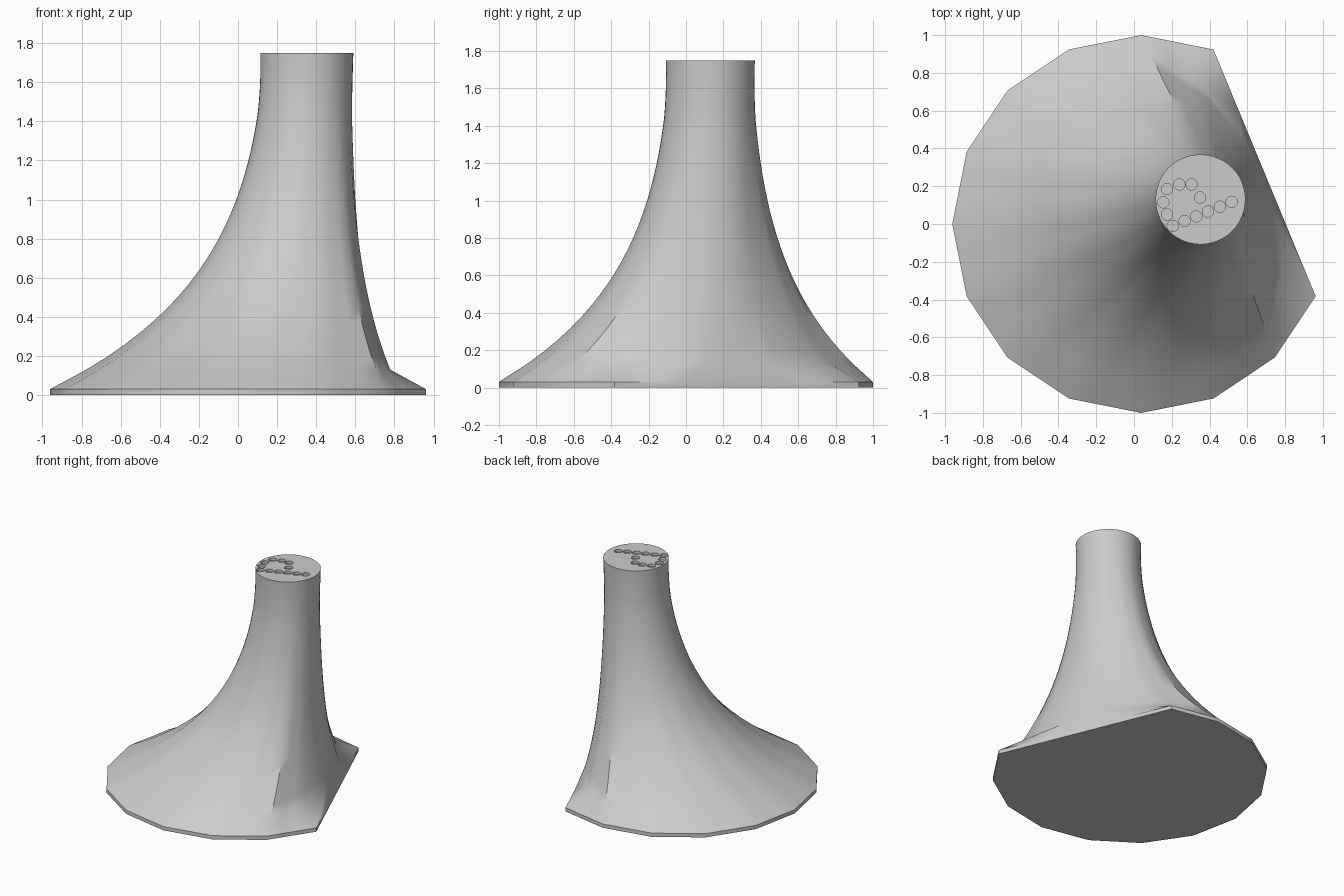
import bpy
import bmesh
from math import cos, sin, pi
from mathutils import Vector

cube = bpy.data.objects.get("Cube")
if cube:
    bpy.data.objects.remove(cube, do_unlink=True)

STEP = pi / 8                 # the base is a sixteen-sided disc with one side cut off
CENTRE = Vector((0.038, 0))
NECK = Vector((0.352, 0.13))
SLAB, HEIGHT = 0.03, 1.75
SUB = 3                       # columns per base side
COLUMNS = 16 * SUB

grey = bpy.data.materials.new("plain grey")
grey.use_nodes = True
colour = (0.6, 0.6, 0.6, 1)
grey.diffuse_color = colour
grey.node_tree.nodes["Principled BSDF"].inputs["Base Color"].default_value = colour


def polar(angle, radius):
    return Vector((cos(angle), sin(angle))) * radius


def foot(i, corner, inset):
    """Outline point of column i; the cut side runs from column 0 to 4 * SUB."""
    def vertex(k):
        return CENTRE + polar((k - 1) * STEP, corner if k in (0, 4) else 1)
    cut = 4 * SUB
    if 0 < i < cut:
        t = inset + (1 - 2 * inset) * i / cut
        a, b = CENTRE + polar(-STEP, 1), CENTRE + polar(3 * STEP, 1)
        return a.lerp(b, t)
    k, part = divmod(i, SUB)
    return vertex(k).lerp(vertex((k + 1) % 16), part / SUB)


def mesh_object(name, bm):
    bmesh.ops.recalc_face_normals(bm, faces=bm.faces)
    mesh = bpy.data.meshes.new(name)
    bm.to_mesh(mesh)
    bm.free()
    mesh.materials.append(grey)
    ob = bpy.data.objects.new(name, mesh)
    bpy.context.collection.objects.link(ob)
    return ob


# Flared body: slab rim, then rings that blend from the base outline to the round neck
bm = bmesh.new()
rings = []
for z in (0, SLAB):
    rings.append([bm.verts.new((*foot(i, 1, 0.17), z)) for i in range(COLUMNS)])
ROWS = 26
for row in range(ROWS + 1):
    z = 0.13 + (HEIGHT - 0.13) * row / ROWS
    s = (z - SLAB) / (HEIGHT - SLAB)
    flare = max(0, 1 - s) ** (3.2 - 1.2 * s)
    radius = 0.227 + 0.011 * max(0, (z - 1.45) / 0.3)
    ring = []
    for i in range(COLUMNS):
        top = NECK + polar(i * STEP / SUB - STEP, radius)
        ring.append(bm.verts.new((*top.lerp(foot(i, 0.85, 0.3), flare), z)))
    rings.append(ring)
for low, high in zip(rings, rings[1:]):
    for i in range(COLUMNS):
        j = (i + 1) % COLUMNS
        bm.faces.new((low[i], low[j], high[j], high[i]))
bm.faces.new(rings[0][::-1])
bm.faces.new(rings[-1])
body = mesh_object("flared_body", bm)

# Shallow round holes in the top: a hooked arc and a straight row
arc = [(0.35, 0.14), (0.305, 0.21), (0.24, 0.21), (0.175, 0.185), (0.155, 0.115), (0.175, 0.05)]
row_start, row_end = Vector((0.205, -0.01)), Vector((0.517, 0.117))
holes = [Vector(p) for p in arc] + [row_start.lerp(row_end, k / 5) for k in range(6)]
bm = bmesh.new()
for p in holes:
    made = bmesh.ops.create_cone(bm, cap_ends=True, segments=20, radius1=0.03, radius2=0.03, depth=0.04)
    bmesh.ops.translate(bm, verts=made["verts"], vec=(p.x, p.y, HEIGHT))
cutter = mesh_object("hole_cutter", bm)
cutter.hide_render = True

cut = body.modifiers.new("holes", "BOOLEAN")
cut.operation, cut.solver, cut.object = "DIFFERENCE", "EXACT", cutter
bpy.context.view_layer.objects.active = body
body.select_set(True)
cutter.select_set(False)
bpy.ops.object.modifier_apply(modifier=cut.name)
bpy.data.objects.remove(cutter, do_unlink=True)
bpy.ops.object.shade_smooth_by_angle(angle=0.6)
